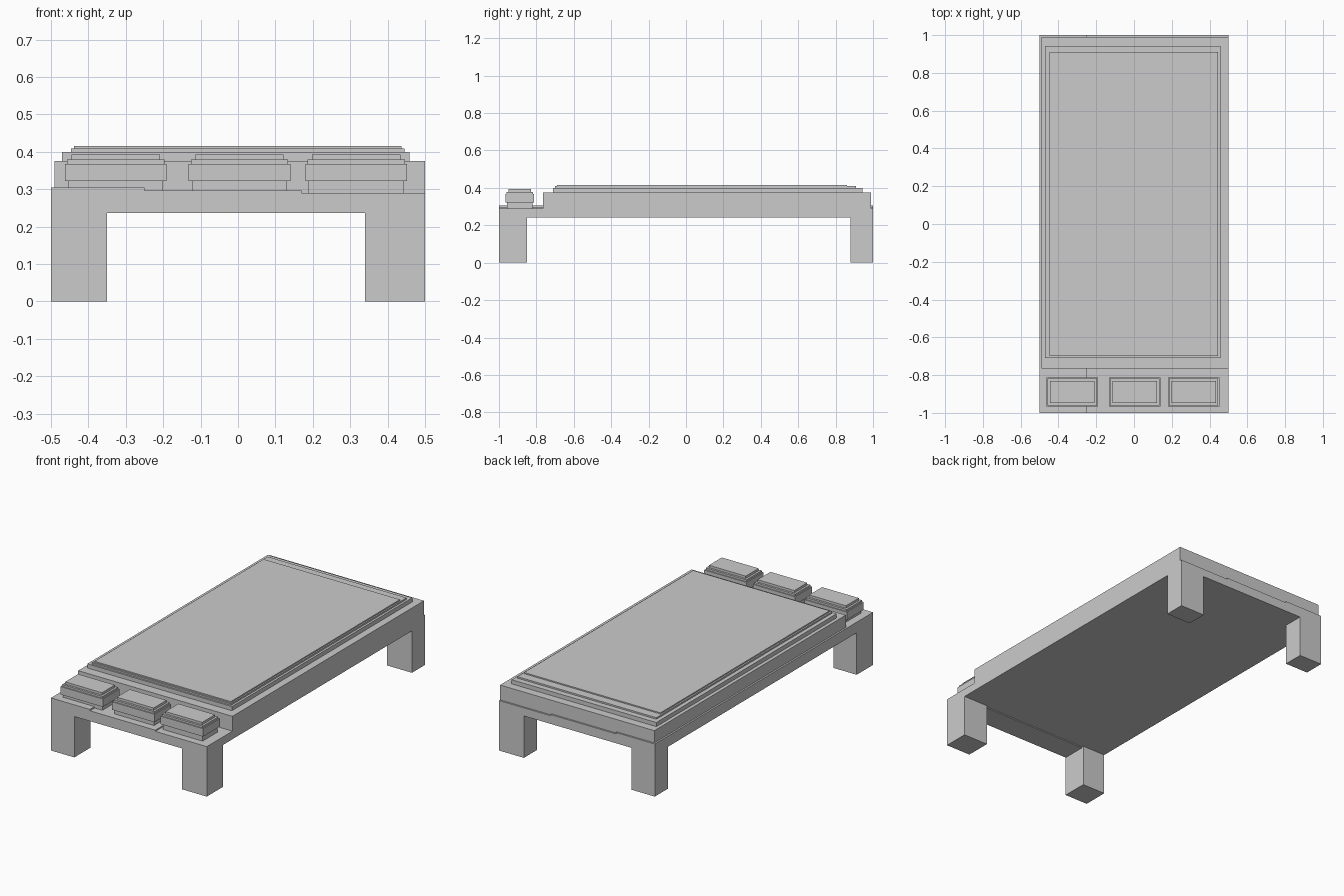
import bpy

if "Cube" in bpy.data.objects:
    bpy.data.objects.remove(bpy.data.objects["Cube"])


def box(name, x0, x1, y0, y1, z0, z1):
    bpy.ops.mesh.primitive_cube_add(size=1, location=((x0 + x1) / 2, (y0 + y1) / 2, (z0 + z1) / 2))
    ob = bpy.context.object
    ob.name = name
    ob.scale = (x1 - x0, y1 - y0, z1 - z0)
    bpy.ops.object.transform_apply(location=False, rotation=False, scale=True)
    return ob


# Four legs, the front pair deeper than the back pair
for side, x0, x1 in (("left", -0.5, -0.35), ("right", 0.34, 0.5)):
    for end, y0, y1 in (("front", -1, -0.85), ("back", 0.88, 1)):
        box(f"{end}_{side}_leg", x0, x1, y0, y1, 0, 0.243)

# Bed frame, its top stepping down slightly from left to right
for i, (x0, x1, top) in enumerate(((-0.5, -0.25, 0.305), (-0.25, 0.17, 0.297), (0.17, 0.5, 0.29))):
    box(f"frame_plank_{i + 1}", x0, x1, -1, 1, 0.243, top)
box("front_rail", -0.35, 0.34, -1, -0.86, 0.237, 0.243)

# Mattress and stacked blanket layers
box("mattress", -0.49, 0.5, -0.765, 0.99, 0.29, 0.376)
box("lower_blanket", -0.47, 0.458, -0.71, 0.943, 0.376, 0.40)
box("middle_blanket", -0.447, 0.445, -0.7, 0.91, 0.40, 0.409)
box("top_blanket", -0.438, 0.437, -0.69, 0.86, 0.409, 0.416)

# Three pillows, each a stack of tapering slabs (inset, bottom, top)
layers = (("base", 0.009, 0.29, 0.322), ("body", 0, 0.322, 0.368),
          ("shoulder", 0.006, 0.368, 0.379), ("crown", 0.018, 0.379, 0.393))
for i, x0 in enumerate((-0.463, -0.132, 0.18)):
    for part, inset, z0, z1 in layers:
        box(f"pillow_{i + 1}_{part}", x0 + inset, x0 + 0.272 - inset,
            -0.966 + inset, -0.812 - inset, z0, z1)
